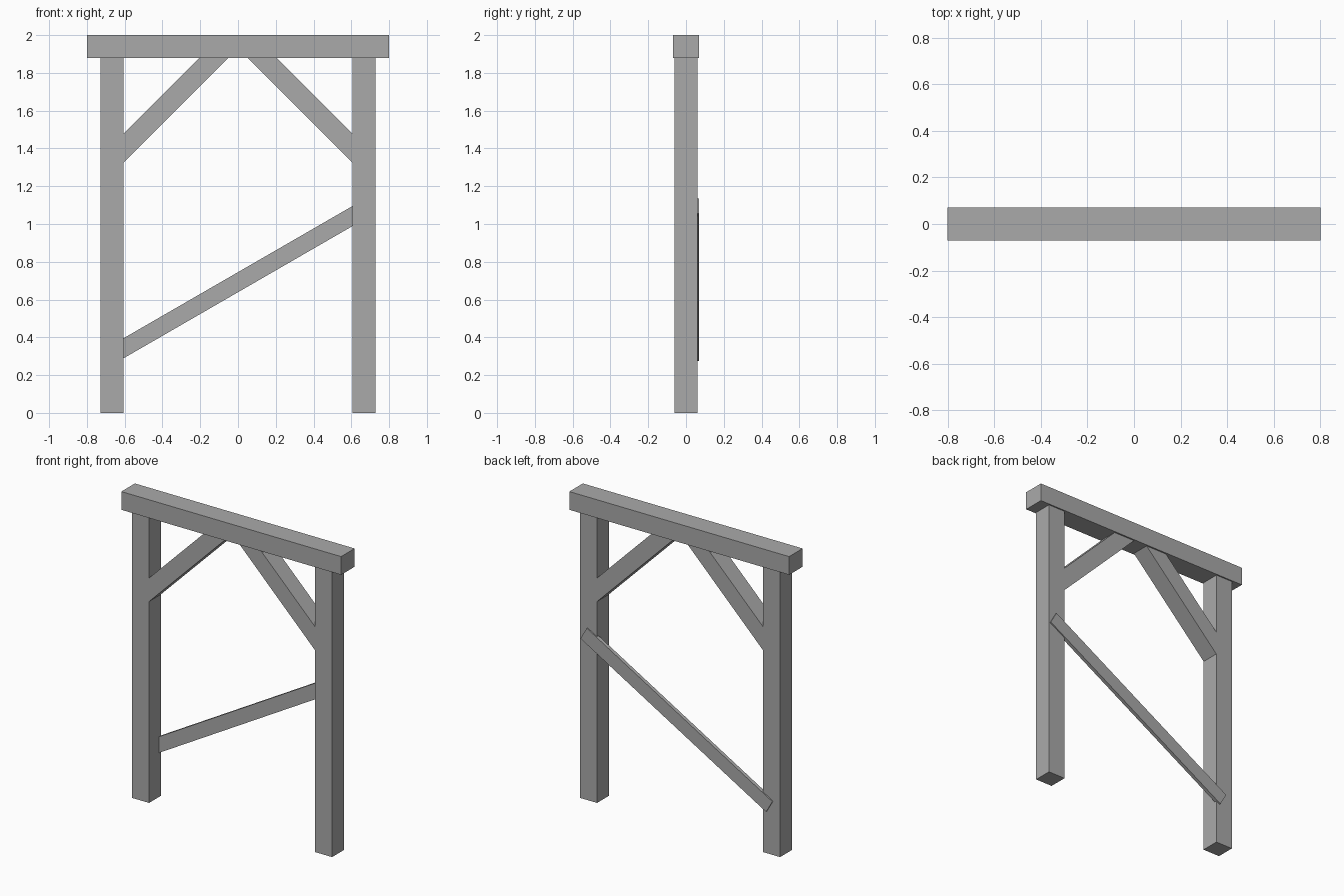
import bpy, bmesh
from mathutils import Vector

cube = bpy.data.objects.get("Cube")
if cube:
    bpy.data.objects.remove(cube, do_unlink=True)

timber = bpy.data.materials.new("grey timber")
timber.use_nodes = True
colour = (0.4, 0.4, 0.4, 1)
timber.diffuse_color = colour
timber.node_tree.nodes["Principled BSDF"].inputs["Base Color"].default_value = colour


def plank(name, outline, y0, y1):
    """Extrude an x-z outline from y0 to y1."""
    bm = bmesh.new()
    face = bm.faces.new([bm.verts.new((x, y0, z)) for x, z in outline])
    new = bmesh.ops.extrude_face_region(bm, geom=[face])["geom"]
    verts = [v for v in new if isinstance(v, bmesh.types.BMVert)]
    bmesh.ops.translate(bm, verts=verts, vec=(0, y1 - y0, 0))
    bmesh.ops.recalc_face_normals(bm, faces=bm.faces)
    mesh = bpy.data.meshes.new(name)
    bm.to_mesh(mesh)
    bm.free()
    mesh.materials.append(timber)
    obj = bpy.data.objects.new(name, mesh)
    bpy.context.collection.objects.link(obj)
    return obj


def rect(x0, x1, z0, z1):
    return [(x0, z0), (x1, z0), (x1, z1), (x0, z1)]


inner, outer, beam_z = 0.605, 0.728, 1.88

# Top beam
plank("top_beam", rect(-0.8, 0.8, beam_z, 2), -0.07, 0.07)

# Posts and corner braces, mirrored
for side, s in (("left", 1), ("right", -1)):
    plank(side + "_post", rect(s * inner, s * outer, 0, beam_z), -0.061, 0.061)
    brace = [(inner, 1.325), (inner, 1.48), (0.205, beam_z), (0.05, beam_z)]
    plank(side + "_brace", [(s * x, z) for x, z in brace], -0.06, 0.06)

# Sloping rail across the back, with square-cut ends
along = Vector((0.866, 0.5))
across = Vector((-0.5, 0.866)) * 0.046
middle = Vector((0, 0.692))
low, high = middle - along * 0.755, middle + along * 0.805
plank("diagonal_rail", [low - across, high - across, high + across, low + across], 0.045, 0.069)
